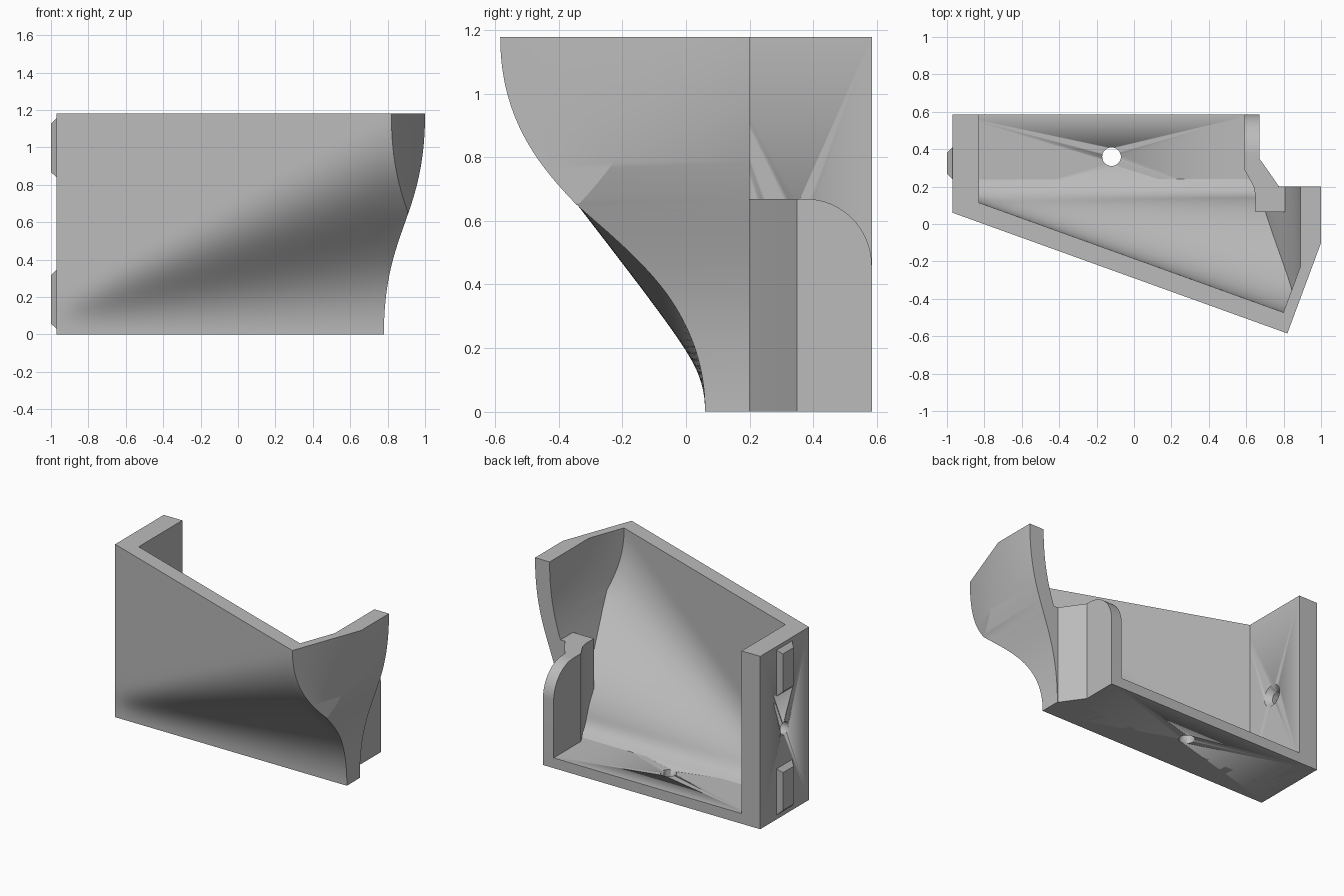
import bpy, bmesh, math
from mathutils import Matrix, Vector

cube = bpy.data.objects.get("Cube")
if cube:
    bpy.data.objects.remove(cube, do_unlink=True)

grey = bpy.data.materials.new("plain_grey")
grey.use_nodes = True
grey.diffuse_color = (0.5, 0.5, 0.5, 1)
grey.node_tree.nodes["Principled BSDF"].inputs["Base Color"].default_value = (0.5, 0.5, 0.5, 1)

TOP, LEFT, BACK, FLOOR = 1.18, -0.97, 0.585, 0.07


def finish(name, bm):
    bmesh.ops.remove_doubles(bm, verts=bm.verts, dist=1e-5)
    bmesh.ops.recalc_face_normals(bm, faces=bm.faces)
    mesh = bpy.data.meshes.new(name)
    bm.to_mesh(mesh)
    bm.free()
    mesh.materials.append(grey)
    obj = bpy.data.objects.new(name, mesh)
    bpy.context.collection.objects.link(obj)
    bpy.ops.object.select_all(action='DESELECT')
    obj.select_set(True)
    bpy.context.view_layer.objects.active = obj
    bpy.ops.object.shade_smooth_by_angle(angle=math.radians(25))
    return obj


def box(name, lo, hi):
    bm = bmesh.new()
    lo, hi = Vector(lo), Vector(hi)
    size = Matrix.Diagonal((*(hi - lo), 1))
    bmesh.ops.create_cube(bm, size=1, matrix=Matrix.Translation((lo + hi) / 2) @ size)
    return finish(name, bm)


def drill(obj, centre, r1, r2, depth, turn=Matrix()):
    bm = bmesh.new()
    bmesh.ops.create_cone(bm, cap_ends=True, segments=32, radius1=r1, radius2=r2,
                          depth=depth, matrix=Matrix.Translation(centre) @ turn)
    cutter = finish("hole_cutter", bm)
    cutter.hide_render = True
    mod = obj.modifiers.new("hole", 'BOOLEAN')
    mod.operation, mod.object, mod.solver = 'DIFFERENCE', cutter, 'EXACT'
    bpy.context.view_layer.objects.active = obj
    bpy.ops.object.modifier_apply(modifier=mod.name)
    bpy.data.objects.remove(cutter, do_unlink=True)


def skin(bm, rings):
    """Join equal closed rings with quads."""
    rows = [[bm.verts.new(p) for p in ring] for ring in rings]
    n = len(rows[0])
    for a, b in zip(rows, rows[1:]):
        for i in range(n):
            j = (i + 1) % n
            bm.faces.new((a[i], a[j], b[j], b[i]))
    return rows


def ease(u):
    """S-curve: upright at both ends, leaning in the middle."""
    u = min(max(u, 0), 1)
    lo, hi = 0, 1
    for _ in range(30):
        t = (lo + hi) / 2
        z = 1.42 * t * (1 - t) ** 2 + 1.58 * t * t * (1 - t) + t ** 3
        lo, hi = (t, hi) if z < u else (lo, t)
    return t * t * (3 - 2 * t)


# Flared front and right wall
def front_y(x, z):
    along = (x - LEFT) / 1.79
    height = min(0.2 + 0.98 * along, TOP)
    return 0.06 - 0.645 * along * ease(z / height)


def wall_line(z, inner):
    """Plan outline at one height: front, slanted corner, right side."""
    in_y = 0.105 if inner else 0
    right = 0.78 + 0.22 * ease(z / TOP) - (0.11 if inner else 0)
    shift = 0.17 if inner else 0
    radius = 0.09
    rise = z - FLOOR
    if inner and rise < radius:
        rise = max(rise, 0)
        in_y += radius - math.sqrt(radius ** 2 - (radius - rise) ** 2)

    def front(x):
        return front_y(x, z) + in_y

    def slant(x):
        return -0.585 + shift + (x - 0.82) * 2.69

    lo, hi = LEFT, right
    for _ in range(40):
        mid = (lo + hi) / 2
        lo, hi = (mid, hi) if front(mid) > slant(mid) else (lo, mid)
    n = 30
    xs = [LEFT + (lo - LEFT) * i / n for i in range(n + 1)]
    pts = [(x, front(x), z) for x in xs]
    pts.append((right, max(front(right), slant(right)), z))
    pts.append((right, max(0.2, pts[-1][1]) if not inner else 0.2, z))
    return pts


bm = bmesh.new()
steps = 54
levels = [TOP * k / steps for k in range(steps + 1)]
rings = [wall_line(z, False) + wall_line(z, True)[::-1] for z in levels]
rows = skin(bm, rings)
for row in (rows[0], rows[-1]):
    for i in range(len(row) // 2 - 1):
        bm.faces.new((row[i], row[i + 1], row[-2 - i], row[-1 - i]))
finish("flared_wall", bm)

# Floor with screw hole
floor = box("floor", (LEFT, 0.08, 0), (0.64, BACK, FLOOR))
drill(floor, (-0.12, 0.36, 0), 0.05, 0.05, 0.4)

# Left wall with countersunk screw hole
left_wall = box("left_wall", (LEFT, 0.062, 0), (-0.83, BACK, TOP))
sideways = Matrix.Rotation(math.pi / 2, 4, 'Y')
drill(left_wall, (-0.9, 0.325, 0.59), 0.043, 0.043, 0.4, sideways)
drill(left_wall, (-0.845, 0.325, 0.59), 0.043, 0.08, 0.05, sideways)

# Chamfered locating tabs
for name, z0 in (("lower_tab", 0.03), ("upper_tab", 0.84)):
    bm = bmesh.new()
    loops = []
    for x, c in ((LEFT + 0.005, 0), (LEFT, 0), (-1.0, 0.028)):
        y0, y1, a, b = 0.24 + c, 0.41 - c, z0 + c, z0 + 0.315 - c
        loops.append([(x, y0, a), (x, y1, a), (x, y1, b), (x, y0, b)])
    rows = skin(bm, loops)
    bm.faces.new(rows[0])
    bm.faces.new(rows[-1])
    finish(name, bm)

# Low right wall with a rounded back corner
bm = bmesh.new()
RADIUS, HIGH = 0.21, 0.67
stations = [(0.065, 0.65, 0.775, 0.82), (0.15, 0.65, 0.775, 0.82), (0.2, 0.64, 0.775, 0.82),
            (0.2, 0.64, 0.775, 0.775), (0.25, 0.613, 0.741, 0.741),
            (0.29, 0.59, 0.713, 0.713), (0.35, 0.59, 0.67, 0.67)]
sections = [[(a, y, 0), (b, y, 0), (c, y, HIGH), (a, y, HIGH)] for y, a, b, c in stations]
for k in range(17):
    ang = math.pi / 2 * k / 16
    y = BACK - RADIUS + RADIUS * math.sin(ang)
    z = HIGH - RADIUS + RADIUS * math.cos(ang)
    sections.append([(0.59, y, 0), (0.67, y, 0), (0.67, y, z), (0.59, y, z)])
rows = skin(bm, sections)
bm.faces.new(rows[0])
bm.faces.new(rows[-1])
finish("low_right_wall", bm)
